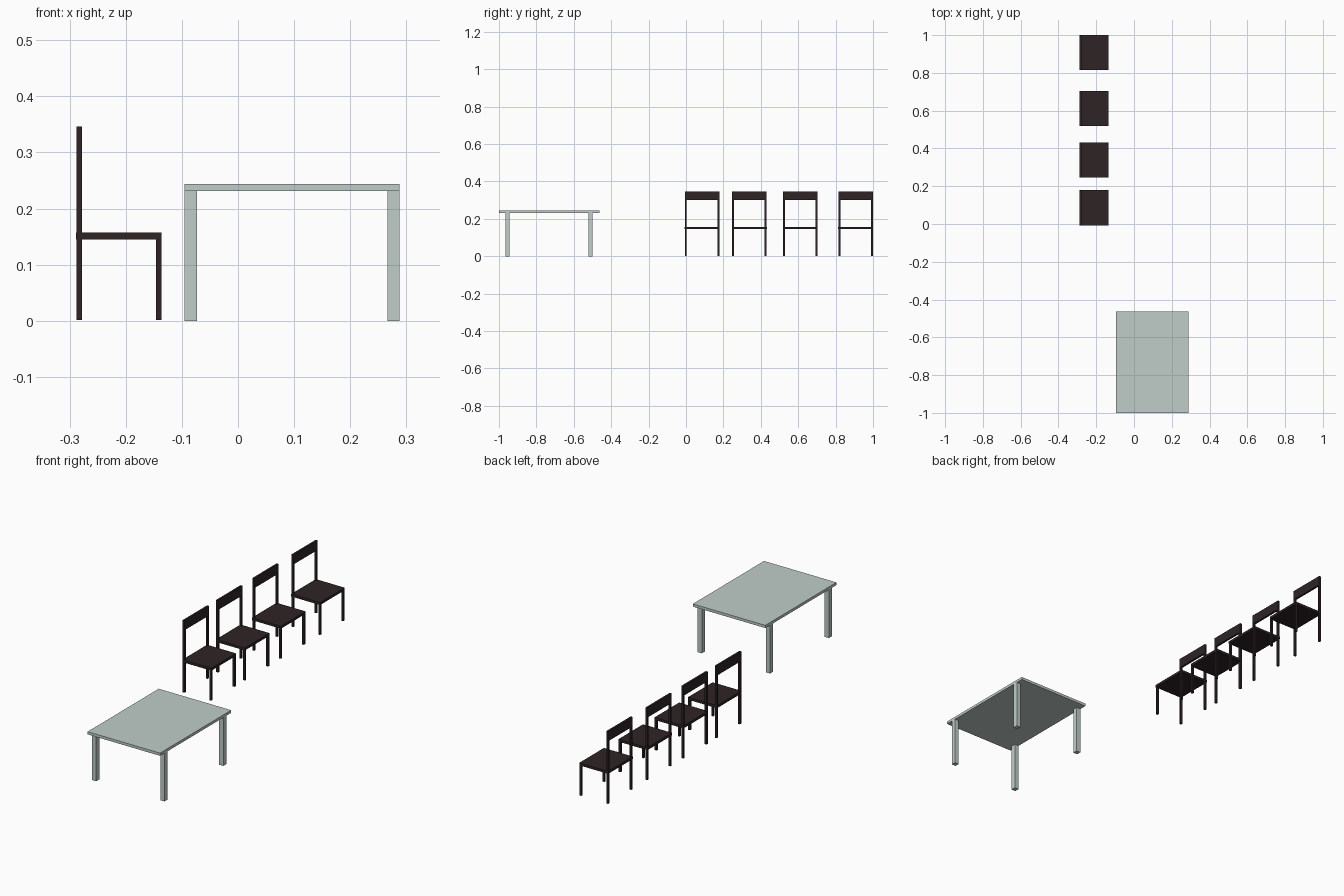
import bpy
import bmesh
from mathutils import Matrix, Vector

if "Cube" in bpy.data.objects:
    bpy.data.objects.remove(bpy.data.objects["Cube"], do_unlink=True)


def make_material(name, color):
    mat = bpy.data.materials.new(name)
    mat.use_nodes = True
    mat.diffuse_color = color
    mat.node_tree.nodes["Principled BSDF"].inputs["Base Color"].default_value = color
    return mat


GLASS = make_material("pale grey green", (0.53, 0.61, 0.58, 1))
WOOD = make_material("dark brown wood", (0.027, 0.017, 0.018, 1))


def box(name, mat, x, y, z):
    """Box spanning the (low, high) range on each axis."""
    low, high = Vector((x[0], y[0], z[0])), Vector((x[1], y[1], z[1]))
    bm = bmesh.new()
    place = Matrix.Translation((low + high) / 2) @ Matrix.Diagonal((high - low).to_4d())
    place[3][3] = 1
    bmesh.ops.create_cube(bm, size=1, matrix=place)
    mesh = bpy.data.meshes.new(name)
    bm.to_mesh(mesh)
    bm.free()
    mesh.materials.append(mat)
    obj = bpy.data.objects.new(name, mesh)
    bpy.context.collection.objects.link(obj)
    return obj


# Table: thin top on four square legs, inset from the two ends
box("table_top", GLASS, (-0.095, 0.288), (-1.0, -0.463), (0.231, 0.244))
for x_name, x in (("right", (-0.095, -0.073)), ("left", (0.266, 0.288))):
    for y_name, y in (("front", (-0.966, -0.943)), ("back", (-0.522, -0.499))):
        box(f"table_leg_{y_name}_{x_name}", GLASS, x, y, (0, 0.231))


# Chair facing +x: tall rear posts carry the backrest
def chair(label, cy):
    half, leg = 0.092, 0.010
    rear, fore = (-0.288, -0.278), (-0.146, -0.1365)
    seat_bottom, seat_top, top = 0.145, 0.157, 0.346
    box(f"{label}_seat", WOOD, (-0.289, -0.136), (cy - half - 0.001, cy + half + 0.001),
        (seat_bottom, seat_top))
    for side, y in (("near", (cy - half, cy - half + leg)),
                    ("far", (cy + half - leg, cy + half))):
        box(f"{label}_rear_post_{side}", WOOD, rear, y, (0.001, top))
        box(f"{label}_front_leg_{side}", WOOD, fore, y, (0.001, seat_bottom))
    box(f"{label}_backrest", WOOD, rear, (cy - half + leg, cy + half - leg), (0.30, top))


for i, cy in enumerate((0.086, 0.339, 0.611, 0.907)):
    chair(f"chair_{i + 1}", cy)
